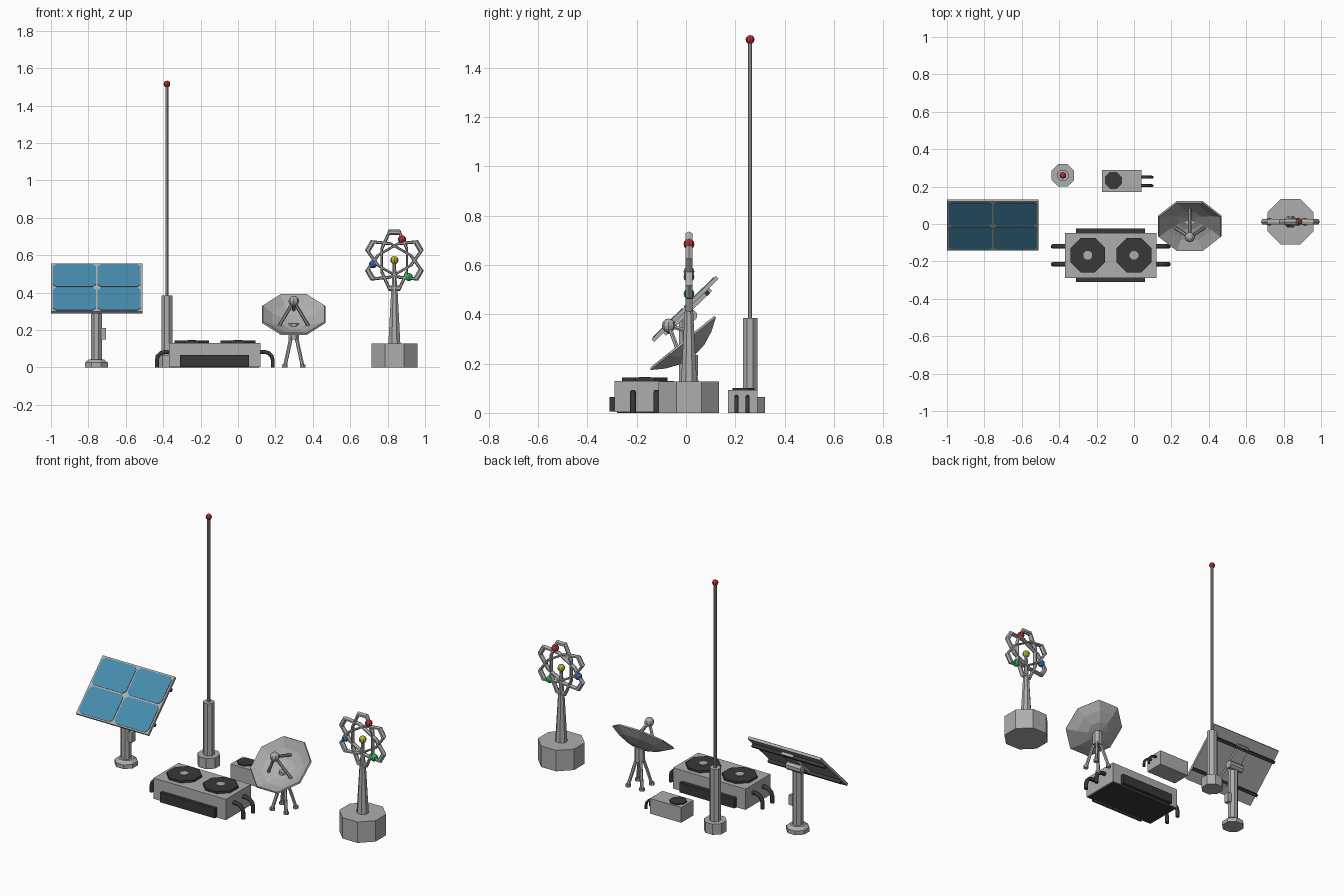
import bpy, bmesh, math
from mathutils import Matrix, Vector

if "Cube" in bpy.data.objects:
    bpy.data.objects.remove(bpy.data.objects["Cube"])


def material(name, rgb):
    m = bpy.data.materials.new(name)
    m.diffuse_color = (*rgb, 1)
    m.use_nodes = True
    m.node_tree.nodes["Principled BSDF"].inputs["Base Color"].default_value = m.diffuse_color
    return m


GRAY = material("gray metal", (0.42, 0.42, 0.42))
DARK = material("charcoal", (0.04, 0.04, 0.04))
BLUE_CELL = material("solar blue", (0.06, 0.26, 0.42))
RED = material("red", (0.5, 0.03, 0.03))
BLUE = material("blue", (0.05, 0.15, 0.5))
GREEN = material("green", (0.02, 0.45, 0.08))
YELLOW = material("yellow", (0.5, 0.47, 0.03))


def finish(name, bm, mat, matrix=Matrix()):
    bmesh.ops.transform(bm, matrix=matrix, verts=bm.verts)
    me = bpy.data.meshes.new(name)
    bm.to_mesh(me)
    bm.free()
    me.materials.append(mat)
    ob = bpy.data.objects.new(name, me)
    bpy.context.collection.objects.link(ob)
    return ob


def box(name, mat, x, y, z, matrix=Matrix()):
    bm = bmesh.new()
    bmesh.ops.create_cube(bm, size=1)
    size = Matrix.Diagonal((x[1] - x[0], y[1] - y[0], z[1] - z[0], 1))
    mid = Matrix.Translation(((x[0] + x[1]) / 2, (y[0] + y[1]) / 2, (z[0] + z[1]) / 2))
    return finish(name, bm, mat, matrix @ mid @ size)


def rod(name, mat, a, b, r1, r2=None, n=8):
    """Flat-sided prism or taper from a to b, with a side facing the axes."""
    a, b = Vector(a), Vector(b)
    bm = bmesh.new()
    bmesh.ops.create_cone(bm, cap_ends=True, segments=n, radius1=r1,
                          radius2=r1 if r2 is None else r2, depth=(b - a).length)
    turn = (b - a).to_track_quat('Z', 'Y').to_matrix().to_4x4()
    return finish(name, bm, mat, Matrix.Translation((a + b) / 2) @ turn
                  @ Matrix.Rotation(math.pi / n, 4, 'Z'))


def ball(name, mat, p, r):
    bm = bmesh.new()
    bmesh.ops.create_uvsphere(bm, u_segments=8, v_segments=6, radius=r)
    return finish(name, bm, mat, Matrix.Translation(p))


def hose(name, x0, side, y, z, reach, r):
    """Pipe leaving a wall sideways and bending down to the ground."""
    c = bpy.data.curves.new(name, 'CURVE')
    c.dimensions, c.bevel_depth, c.bevel_resolution, c.use_fill_caps = '3D', r, 1, True
    bend = 0.045
    pts = [(x0 - 0.01 * side, z)]
    for i in range(4):
        t = math.radians(30 * i)
        pts.append((x0 + side * (reach - bend + bend * math.sin(t)), z - bend + bend * math.cos(t)))
    pts.append((x0 + side * reach, 0))
    s = c.splines.new('POLY')
    s.points.add(len(pts) - 1)
    for p, (px, pz) in zip(s.points, pts):
        p.co = (px, y, pz, 1)
    c.materials.append(DARK)
    bpy.context.collection.objects.link(bpy.data.objects.new(name, c))


# --- solar panel on a post ---
SX = -0.757
rod("solar_foot", GRAY, (SX, 0, 0), (SX, 0, 0.025), 0.066)
rod("solar_foot_bevel", GRAY, (SX, 0, 0.025), (SX, 0, 0.042), 0.066, 0.045)
rod("solar_post", GRAY, (SX, 0, 0.04), (SX, 0, 0.405), 0.031)
box("solar_control_box", GRAY, (SX + 0.025, SX + 0.05), (-0.017, 0.017), (0.15, 0.21))
tilt = Matrix.Translation((-0.755, -0.01, 0.427)) @ Matrix.Rotation(math.radians(44.5), 4, 'X')
box("solar_frame", GRAY, (-0.245, 0.245), (-0.183, 0.183), (-0.016, 0), tilt)
box("solar_bracket", GRAY, (-0.04, 0.04), (-0.13, 0.13), (-0.032, -0.016), tilt)
for v in (-0.11, 0.11):
    box("solar_rail", DARK, (-0.245, 0.245), (v - 0.009, v + 0.009), (-0.034, -0.016), tilt)
rod("solar_hinge", GRAY, tilt @ Vector((-0.05, 0, -0.045)), tilt @ Vector((0.05, 0, -0.045)), 0.025)
for sx in (-1, 1):
    for sy in (-1, 1):
        # cell with chamfered corners
        bm = bmesh.new()
        w, h, c = 0.115, 0.085, 0.017
        pts = [(w, h - c), (w - c, h), (c - w, h), (-w, h - c),
               (-w, c - h), (c - w, -h), (w - c, -h), (w, c - h)]
        f = bm.faces.new([bm.verts.new((px, py, 0)) for px, py in pts])
        up = bmesh.ops.extrude_face_region(bm, geom=[f])['geom']
        bmesh.ops.translate(bm, vec=(0, 0, 0.003), verts=[g for g in up if isinstance(g, bmesh.types.BMVert)])
        bmesh.ops.recalc_face_normals(bm, faces=bm.faces)
        finish("solar_cell", bm, BLUE_CELL, tilt @ Matrix.Translation((sx * 0.12, sy * 0.0895, 0)))

# --- antenna mast ---
AX, AY = -0.38, 0.26
rod("antenna_base", GRAY, (AX, AY, 0), (AX, AY, 0.065), 0.065)
rod("antenna_tube", GRAY, (AX, AY, 0.06), (AX, AY, 0.385), 0.032)
rod("antenna_rod", GRAY, (AX, AY, 0.38), (AX, AY, 1.505), 0.0095)
ball("antenna_beacon", RED, (AX, AY, 1.515), 0.018)

# --- large cooling unit ---
box("cooler_body", GRAY, (-0.369, 0.121), (-0.29, -0.048), (0.003, 0.13))
box("cooler_underside", DARK, (-0.36, 0.112), (-0.281, -0.057), (0, 0.008))
for y0, y1 in ((-0.31, -0.285), (-0.053, -0.024)):
    box("cooler_grille", DARK, (-0.31, 0.06), (y0, y1), (0.005, 0.065))
for fx in (-0.247, 0.0):
    rod("cooler_fan", DARK, (fx, -0.167, 0.125), (fx, -0.167, 0.143), 0.1)
    rod("cooler_fan_hub", GRAY, (fx, -0.167, 0.14), (fx, -0.167, 0.146), 0.025)
for y in (-0.12, -0.215):
    hose("cooler_hose_right", 0.121, 1, y, 0.083, 0.065, 0.012)
    hose("cooler_hose_left", -0.369, -1, y, 0.083, 0.065, 0.012)

# --- small cooling unit ---
box("small_cooler_body", GRAY, (-0.17, 0.041), (0.17, 0.29), (0, 0.093))
rod("small_cooler_fan", DARK, (-0.11, 0.233, 0.09), (-0.11, 0.233, 0.1), 0.049)
for y in (0.205, 0.25):
    hose("small_cooler_hose", 0.041, 1, y, 0.065, 0.055, 0.008)

# --- satellite dish ---
DX = 0.298
dish = Matrix.Translation((DX, -0.016, 0.288)) @ Matrix.Rotation(math.radians(39), 4, 'X')
R, DEPTH = 0.179, 0.065


def bowl(r):
    return DEPTH * ((r / R) ** 2 - 1)


bm = bmesh.new()
rings = []
for r in (0.065, 0.125, R):
    rings.append([bm.verts.new((r * math.cos(math.pi / 8 + k * math.pi / 4),
                                r * math.sin(math.pi / 8 + k * math.pi / 4), bowl(r))) for k in range(8)])
tip = bm.verts.new((0, 0, bowl(0)))
for k in range(8):
    j = (k + 1) % 8
    bm.faces.new((tip, rings[0][k], rings[0][j]))
    for lo, hi in zip(rings, rings[1:]):
        bm.faces.new((lo[k], hi[k], hi[j], lo[j]))
ob = finish("dish_bowl", bm, GRAY, dish)
mod = ob.modifiers.new("thickness", 'SOLIDIFY')
mod.thickness, mod.offset = 0.01, -1
feed = dish @ Vector((0, 0, 0.086))
ball("dish_feed", GRAY, feed, 0.028)
for deg in (90, 210, 330):
    t = math.radians(deg)
    rod("dish_strut", GRAY, feed, dish @ Vector((0.092 * math.cos(t), 0.092 * math.sin(t), bowl(0.092) - 0.004)), 0.009, n=6)
rod("dish_neck", GRAY, (DX, 0.02, 0.15), (DX, 0.02, 0.235), 0.03)
for sx in (-1, 1):
    for sy in (-1, 1):
        foot = Vector((DX + sx * 0.047, 0.02 + sy * 0.047, 0.008))
        rod("dish_leg", GRAY, foot, (DX + sx * 0.013, 0.02 + sy * 0.013, 0.165), 0.01, n=6)
        rod("dish_foot", GRAY, foot - Vector((0, 0, 0.008)), foot + Vector((0, 0, 0.007)), 0.016)

# --- atom sculpture ---
TX, TY, TZ = 0.836, 0.012, 0.572
rod("atom_base", GRAY, (TX, TY, 0), (TX, TY, 0.128), 0.133)
rod("atom_mast", GRAY, (TX, TY, 0.12), (TX, TY, 0.42), 0.035, 0.018)
rod("atom_stem", GRAY, (TX, TY, 0.4), (TX, TY, 0.56), 0.017, 0.009)
for deg in (90, 30, -30):
    # flattened eight-sided torus, standing upright
    bm = bmesh.new()
    grid = []
    for k in range(8):
        t = math.pi / 8 + k * math.pi / 4
        grid.append([bm.verts.new(((0.162 + 0.0155 * math.cos(q * math.pi / 3)) * math.cos(t),
                                   (0.162 + 0.0155 * math.cos(q * math.pi / 3)) * math.sin(t) * 0.45,
                                   0.0155 * math.sin(q * math.pi / 3))) for q in range(6)])
    for k in range(8):
        for q in range(6):
            n, p = (k + 1) % 8, (q + 1) % 6
            bm.faces.new((grid[k][q], grid[n][q], grid[n][p], grid[k][p]))
    finish("atom_orbit", bm, GRAY, Matrix.Translation((TX, TY, TZ))
           @ Matrix.Rotation(math.pi / 2, 4, 'X') @ Matrix.Rotation(math.radians(deg), 4, 'Z'))
ball("atom_nucleus", YELLOW, (TX, TY, 0.573), 0.022)
ball("atom_red_electron", RED, (0.877, TY, 0.684), 0.022)
ball("atom_blue_electron", BLUE, (0.722, TY, 0.552), 0.022)
ball("atom_green_electron", GREEN, (0.913, TY, 0.483), 0.022)
